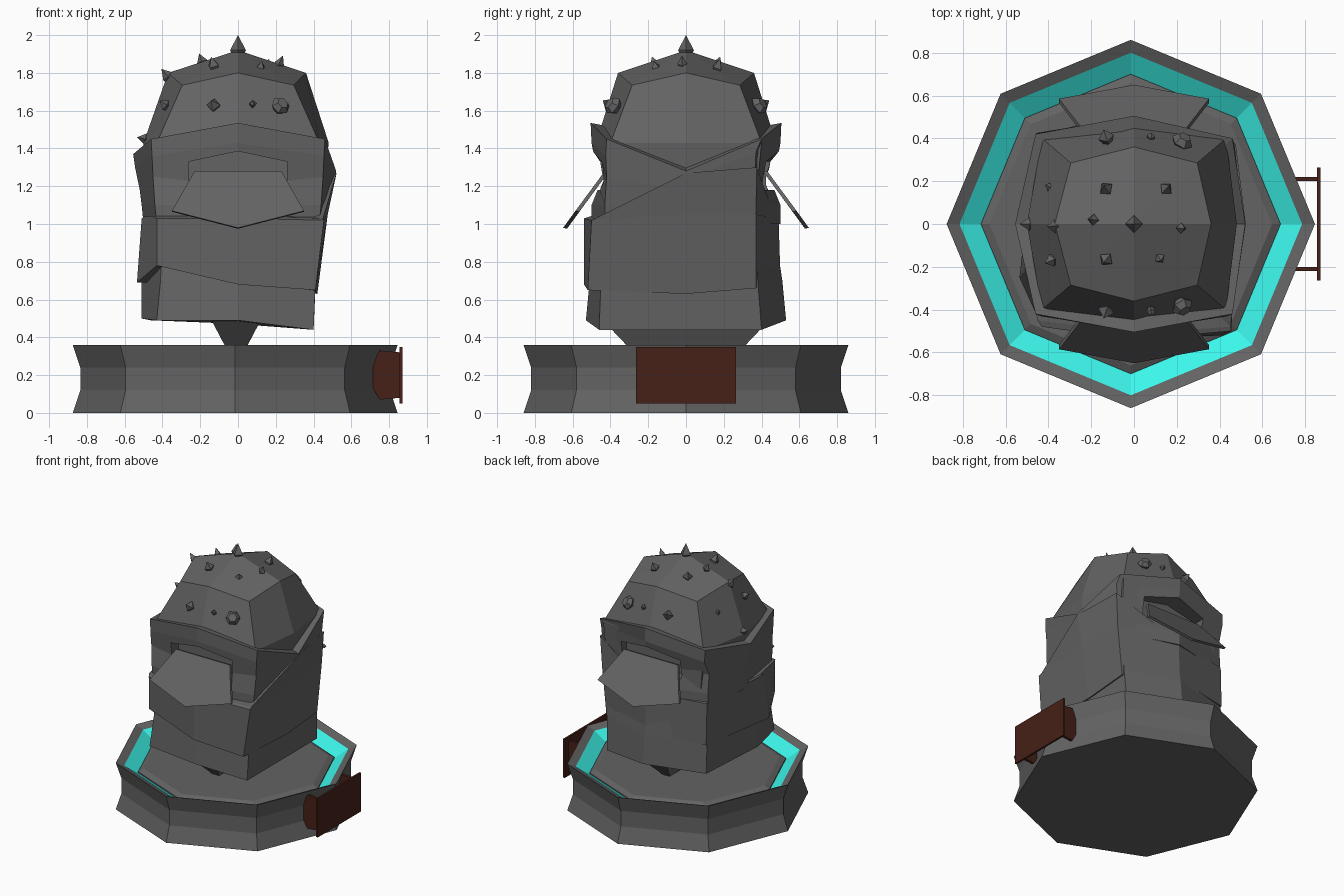
import bpy, bmesh, math
from mathutils import Vector

if "Cube" in bpy.data.objects:
    bpy.data.objects.remove(bpy.data.objects["Cube"])

STONE = ("dark_stone", (.125, .125, .125, 1))
WATER = ("teal_water", (.045, .92, .83, 1))
WOOD = ("brown_wood", (.062, .015, .009, 1))


def make(name, verts, faces, color):
    me = bpy.data.meshes.new(name)
    me.from_pydata([tuple(v) for v in verts], [], faces)
    bm = bmesh.new()
    bm.from_mesh(me)
    bmesh.ops.recalc_face_normals(bm, faces=bm.faces)
    bm.to_mesh(me)
    bm.free()
    ob = bpy.data.objects.new(name, me)
    bpy.context.collection.objects.link(ob)
    mat = bpy.data.materials.get(color[0]) or bpy.data.materials.new(color[0])
    mat.diffuse_color = color[1]
    mat.use_nodes = True
    mat.node_tree.nodes["Principled BSDF"].inputs["Base Color"].default_value = mat.diffuse_color
    me.materials.append(mat)
    return ob


def loft(name, rings, bottom=True, top=True, apex=None, color=STONE):
    """Skin equal-sized rings; close the ends with fans."""
    n = len(rings[0])
    verts = [Vector(p) for r in rings for p in r]
    faces = [(k*n+i, k*n+(i+1) % n, (k+1)*n+(i+1) % n, (k+1)*n+i)
             for k in range(len(rings)-1) for i in range(n)]
    for use, k, tip in ((bottom, 0, None), (top, len(rings)-1, apex)):
        if use:
            c = sum((Vector(p) for p in rings[k]), Vector()) / n
            verts.append(Vector(tip) if tip else c)
            faces += [(k*n+i, k*n+(i+1) % n, len(verts)-1) for i in range(n)]
    return make(name, verts, faces, color)


def octagon(r, z, ox=-.015):
    return [(ox+r*math.cos(i*math.pi/4), r*math.sin(i*math.pi/4), z) for i in range(8)]


def ring(xr, xl, y, dx, dy, zf, zc, zs, **moved):
    """Head cross-section: right/left reach, front/back reach, corners, heights.
    Hand-moved points: BR, B, BL, L, FL, F, FR."""
    pts = dict(R=(xr, 0, zs), BR=(dx, dy, zc), B=(0, y, zf), BL=(-dx, dy, zc),
               L=(-xl, 0, zs), FL=(-dx, -dy, zc), F=(0, -y, zf), FR=(dx, -dy, zc))
    pts.update(moved)
    return list(pts.values())


# Octagonal basin with a water channel and inner floor
loft("basin", [octagon(r, z) for r, z in
     ((.86, 0), (.82, .12), (.82, .24), (.86, .36), (.80, .335), (.78, .24), (.70, .24))])
loft("water", [octagon(.80, .335), octagon(.70, .27)], False, False, color=WATER)
loft("basin_floor", [octagon(.70, .24), octagon(.70, .28), octagon(.66, .30)], bottom=False)

# Narrow wedge under the head
loft("stem", [[(x*sx-.01, y*sy, z) for sx, sy in ((1, 1), (-1, 1), (-1, -1), (1, -1))]
              for x, y, z in ((.02, .24, .28), (.13, .44, .49))])

# Head core and faceted dome
head = loft("head", [
    ring(.40, .51, .53, .41, .44, .49, .47, .44, BR=(.40, .40, .44), FR=(.40, -.46, .44),
         L=(-.51, -.15, .50), FL=(-.43, -.47, .49), BL=(-.46, .41, .49)),
    ring(.41, .51, .51, .41, .45, .70, .70, .66, BR=(.41, .38, .70),
         L=(-.51, -.15, .70), BL=(-.46, .40, .70)),
    ring(.44, .49, .46, .40, .40, 1.03, 1.03, 1.03, BR=(.42, .36, 1.03)),
    ring(.48, .50, .47, .43, .40, 1.45, 1.43, 1.43),
    ring(.36, .37, .36, .295, .285, 1.80, 1.735, 1.80)], apex=(0, 0, 1.92))

# Overlapping stone wraps, slightly skewed; the right back climbs to the brow
loft("neck_wrap", [
    ring(.42, .53, .54, .42, .47, .68, .70, .63, B=(0, .50, .72), BR=(.42, .37, .66),
         L=(-.535, -.25, .69), BL=(-.46, .41, .71), FL=(-.43, -.475, .78), FR=(.41, -.52, .65)),
    ring(.475, .51, .54, .45, .46, 1.03, 1.03, 1.05, B=(0, .49, 1.03), BR=(.46, .37, 1.05),
         L=(-.51, -.22, 1.03), BL=(-.46, .40, 1.03), FL=(-.43, -.48, 1.03),
         FR=(.455, -.50, 1.02)),
    ring(.522, .51, .51, .45, .45, 1.04, 1.04, 1.27, B=(0, .47, 1.04), BR=(.475, .375, 1.30),
         L=(-.50, -.20, 1.04), BL=(-.45, .39, 1.04), FR=(.45, -.48, 1.03))])
jaw = loft("jaw_wrap", [
    ring(.45, .50, .50, .43, .43, 1.00, 1.00, 1.00, BR=(.45, .36, 1.00), BL=(-.46, .39, 1.00)),
    ring(.475, .51, .50, .44, .43, 1.10, 1.10, 1.10, BR=(.455, .36, 1.10), BL=(-.46, .39, 1.10)),
    ring(.50, .52, .46, .45, .42, 1.20, 1.25, 1.18, BR=(.46, .365, 1.25), BL=(-.465, .38, 1.25)),
    ring(.51, .54, .50, .455, .425, 1.43, 1.36, 1.24, BR=(.47, .37, 1.38), L=(-.545, 0, 1.30)),
    ring(.52, .545, .505, .46, .42, 1.535, 1.45, 1.28, BR=(.46, .40, 1.45),
         L=(-.555, 0, 1.37))])

# Mouth openings cut front and back
mouth = [(-.26, 1.18), (.26, 1.18), (.26, 1.33), (0, 1.385), (-.26, 1.33)]
for s in (-1, 1):
    cutter = loft("mouth_cutter", [[(x, s*.36, z) for x, z in mouth],
                                   [(x, s*.62, z) for x, z in mouth]])
    cutter.hide_render = True
    cutter.hide_set(True)
    for ob in (head, jaw):
        m = ob.modifiers.new("mouth", 'BOOLEAN')
        m.operation = 'DIFFERENCE'
        m.object = cutter

# Sloping spout lips
lip = [(-.23, .43, 1.28), (.23, .43, 1.28), (.35, .585, 1.07), (0, .65, .98), (-.35, .585, 1.07)]
for s in (-1, 1):
    loft("spout_lip", [[(x, s*y, z) for x, y, z in lip],
                       [(x, s*(y-.02), z-.005) for x, y, z in lip]])


# Stone spikes and studs on the dome
def spike(pos, size, height, sides=4, flat=False):
    p = Vector(pos)
    out = (p - Vector((0, 0, 1.35))).normalized()
    q = out.to_track_quat('Z', 'Y')

    def loop(r, h):
        return [p + q @ Vector((r*math.cos(a), r*math.sin(a), h))
                for a in (i*2*math.pi/sides for i in range(sides))]
    rings = [loop(size*.6, -.03), loop(size, 0)]
    if flat:
        rings.append(loop(size*.6, height))
    loft("dome_stud" if flat else "dome_spike", rings, apex=p + out*height)


spike((0, 0, 1.92), .042, .08)
for s in (-1, 1):
    for x, y, z, r, h in ((-.13, .405, 1.63, .038, .045), (.08, .41, 1.64, .02, .02),
                          (-.385, .17, 1.63, .03, .04), (-.13, .165, 1.84, .035, .05)):
        spike((x, s*y, z), r, h)
    spike((.225, s*.385, 1.625), .052, .03, 6, True)
for x, y, z, r, h in ((.15, .165, 1.83, .033, .05), (.12, -.16, 1.83, .026, .035),
                      (-.19, .02, 1.86, .028, .045), (.22, -.02, 1.85, .025, .045),
                      (-.37, -.01, 1.78, .033, .055), (-.49, 0, 1.45, .03, .045)):
    spike((x, y, z), r, h)


# Brown hanging plaque with two brackets
loft("plaque", [[(.855, -.265, z), (.87, -.265, z), (.87, .265, z), (.855, .265, z)]
                for z in (.05, .35)], color=WOOD)
arm = [(.75, .07), (.86, .08), (.86, .32), (.75, .33), (.715, .27), (.715, .13)]
for y in (-.21, .21):
    loft("plaque_bracket", [[(x, y-.01, z) for x, z in arm], [(x, y+.01, z) for x, z in arm]],
         color=WOOD)
